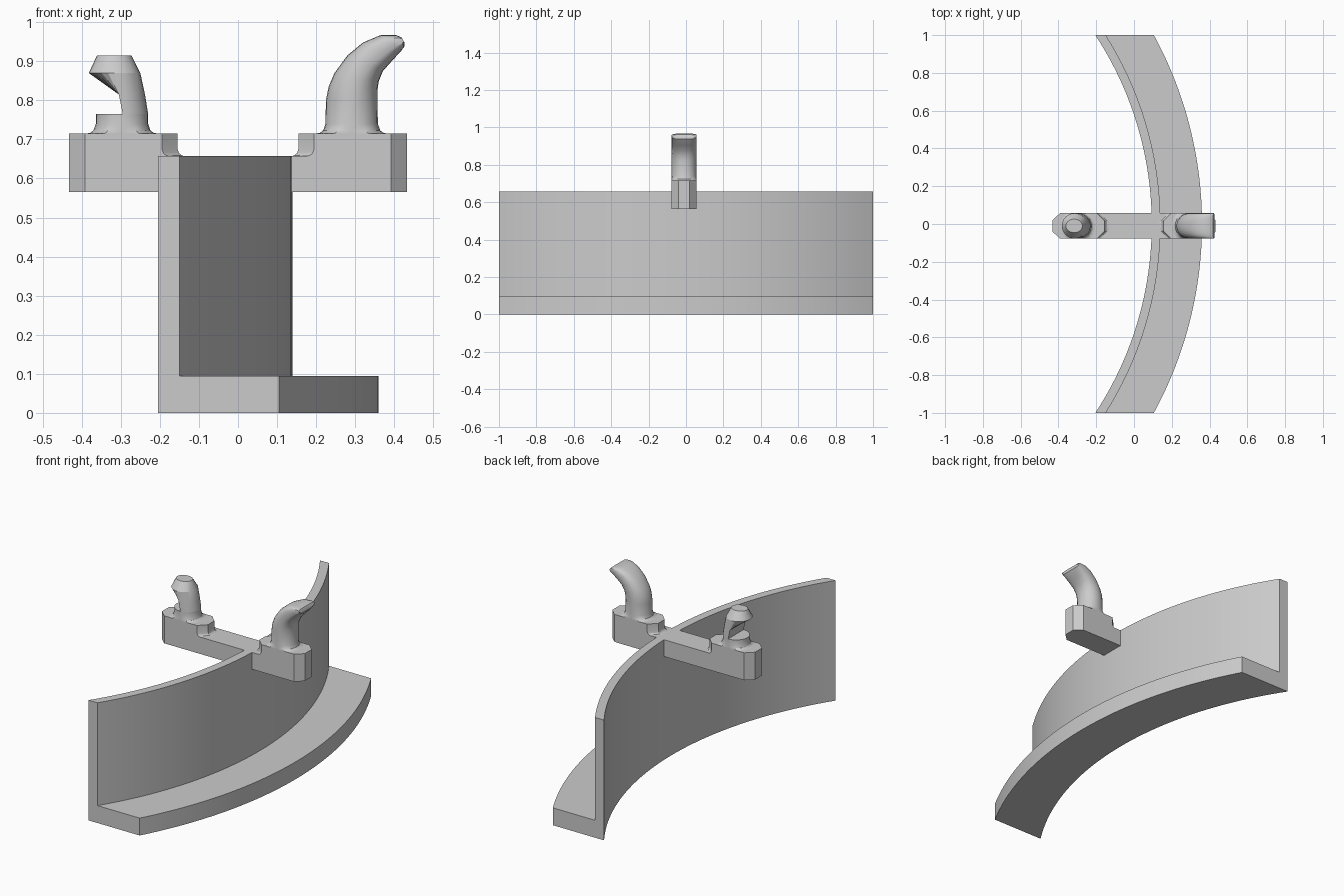
import bpy, bmesh, math

if "Cube" in bpy.data.objects:
    bpy.data.objects.remove(bpy.data.objects["Cube"])

mat = bpy.data.materials.new("light grey")
mat.diffuse_color = (0.6, 0.6, 0.6, 1)
mat.use_nodes = True
mat.node_tree.nodes["Principled BSDF"].inputs["Base Color"].default_value = mat.diffuse_color

YC, HW = -0.01, 0.067             # centre line and half width of the crossbar
LOW, DECK, TOP = 0.565, 0.657, 0.715


def finish(name, bm, angle=25):
    bmesh.ops.remove_doubles(bm, verts=bm.verts, dist=1e-5)
    bmesh.ops.recalc_face_normals(bm, faces=bm.faces)
    me = bpy.data.meshes.new(name)
    bm.to_mesh(me)
    bm.free()
    me.materials.append(mat)
    ob = bpy.data.objects.new(name, me)
    bpy.context.collection.objects.link(ob)
    bpy.ops.object.select_all(action='DESELECT')
    ob.select_set(True)
    bpy.context.view_layer.objects.active = ob
    bpy.ops.object.shade_smooth_by_angle(angle=math.radians(angle))
    return ob


def loft(name, rings, cap_start=False, cap_end=True, angle=25):
    bm = bmesh.new()
    loops = [[bm.verts.new(p) for p in r] for r in rings]
    n = len(loops[0])
    for a, b in zip(loops, loops[1:]):
        for i in range(n):
            j = (i + 1) % n
            bm.faces.new((a[i], a[j], b[j], b[i]))
    if cap_start:
        bm.faces.new(loops[0][::-1])
    if cap_end:
        bm.faces.new(loops[-1])
    return finish(name, bm, angle)


# Curved wall with a foot shelf: L profile swept round an arc, trimmed at y = +-1
CX, R_IN, R_WALL, R_OUT = -1.73, 1.824, 1.87, 2.09
profile = [(R_IN, 0), (R_OUT, 0), (R_OUT, 0.095), (R_WALL, 0.095),
           (R_WALL, DECK), (R_IN, DECK)]
STEPS = 48
rings = []
for k in range(STEPS + 1):
    t = 2 * k / STEPS - 1
    ring = []
    for r, z in profile:
        a = t * math.asin(1 / r)
        ring.append((CX + r * math.cos(a), r * math.sin(a), z))
    rings.append(ring)
loft("curved_wall_and_shelf", rings, cap_start=True)


# Crossbar under the two mounting blocks, open where the blocks sit
def inner_end(sx, x, z):
    return [(sx * (x + 0.04), YC - sx * HW, z), (sx * x, YC - sx * 0.027, z),
            (sx * x, YC + sx * 0.027, z), (sx * (x + 0.04), YC + sx * HW, z)]


def outer_end(sx, z):
    return [(sx * 0.392, YC + sx * HW, z), (sx * 0.432, YC + sx * 0.03, z),
            (sx * 0.432, YC - sx * 0.03, z), (sx * 0.392, YC - sx * HW, z)]


bar = loft("crossbar", [outer_end(1, z)[::-1] + outer_end(-1, z)[::-1]
                        for z in (LOW, DECK)], cap_start=True, cap_end=False)
bm = bmesh.new()
bm.faces.new([bm.verts.new(p) for p in
              inner_end(1, 0.135, DECK) + inner_end(-1, 0.135, DECK)])
finish("crossbar_deck", bm)

# Raised mounting blocks with a filleted inner end
for sx, name in ((-1, "left_block"), (1, "right_block")):
    loft(name, [inner_end(sx, x, z) + outer_end(sx, z) for x, z in
                ((0.135, DECK), (0.144, 0.659), (0.151, 0.665),
                 (0.155, 0.676), (0.155, TOP))], cap_end=True)

N = 24


def disc(cx, z, rx, ry=HW, xmin=-9):
    pts = []
    for i in range(N):
        a = 2 * math.pi * i / N
        y = max(-HW, min(HW, ry * math.sin(a)))
        pts.append((max(xmin, cx + rx * math.cos(a)), YC + y, z))
    return pts


FLARE = ((TOP, 0.091), (0.717, 0.081), (0.723, 0.073), (0.74, 0.067))

# Left peg: round stub, half-cut neck and a chamfered head
LX = -0.297
loft("left_peg_stub", [disc(LX, z, r, r) for z, r in FLARE] + [disc(LX, 0.765, 0.067)])
loft("left_peg_head", [disc(LX, 0.765, 0.067, HW, -0.295),
                       disc(-0.305, 0.815, 0.067, HW, -0.305),
                       disc(-0.316, 0.87, 0.066),
                       disc(-0.317, 0.915, 0.044, 0.036)], angle=20)


# Right hook: round column bending outwards into a squarer tip
def slanted(a, b, power):
    pts = []
    for i in range(N):
        t = 2 * math.pi * i / N
        c, s = math.cos(t), math.sin(t)
        u = math.copysign(abs(c) ** power, c)
        v = math.copysign(abs(s) ** power, s)
        pts.append(((a[0] + b[0]) / 2 + u * (b[0] - a[0]) / 2, YC + v * HW,
                    (a[1] + b[1]) / 2 + u * (b[1] - a[1]) / 2))
    return pts


RX = 0.291
hook = [((0.225, 0.80), (0.357, 0.80), 1), ((0.232, 0.835), (0.357, 0.825), 0.95),
        ((0.247, 0.87), (0.36, 0.848), 0.9), ((0.28, 0.915), (0.371, 0.875), 0.8),
        ((0.32, 0.948), (0.395, 0.902), 0.65), ((0.365, 0.967), (0.418, 0.927), 0.55),
        ((0.405, 0.967), (0.426, 0.938), 0.5), ((0.419, 0.961), (0.426, 0.948), 0.5)]
loft("right_hook", [disc(RX, z, r, r) for z, r in FLARE] +
     [slanted(*h) for h in hook], angle=30)
